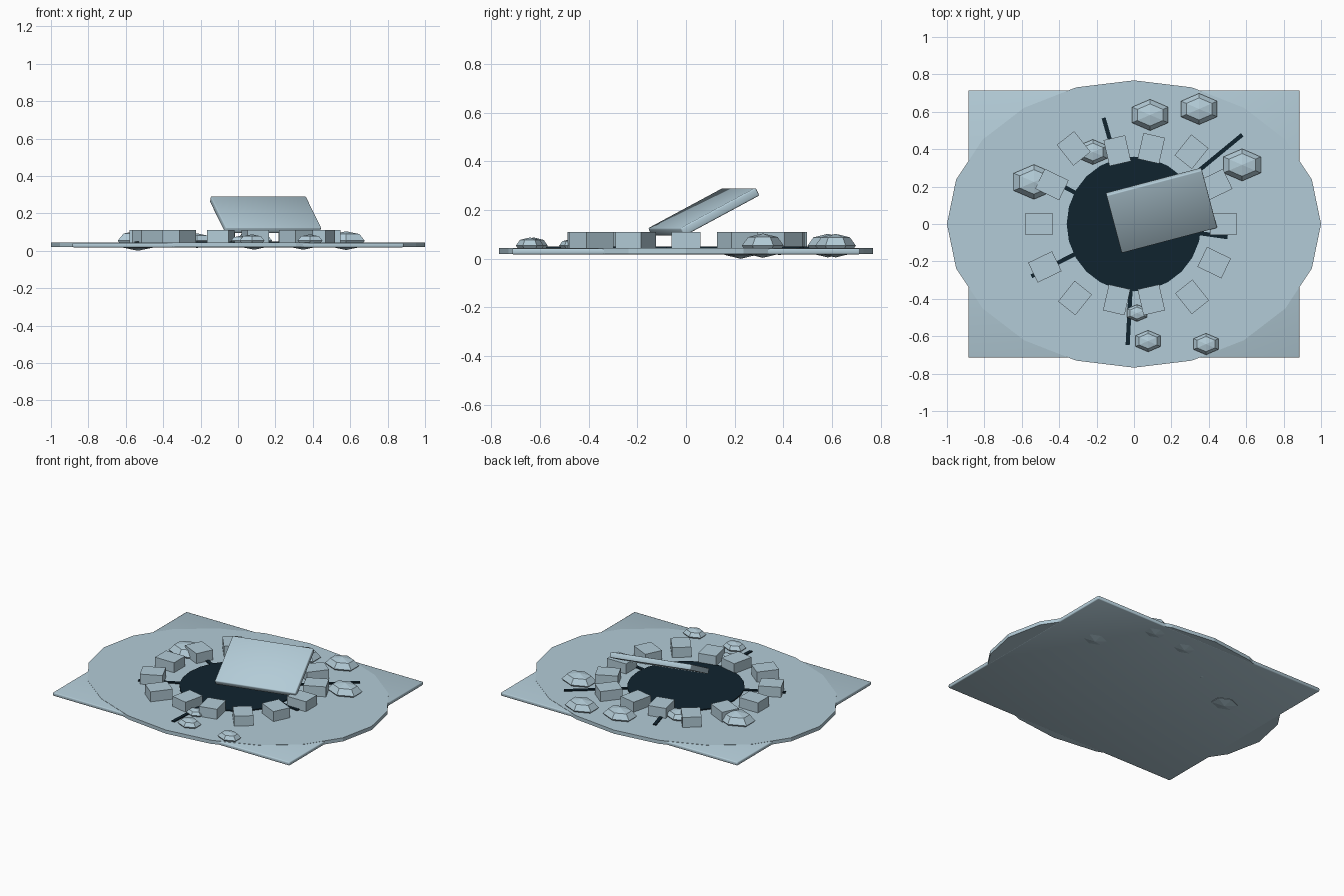
import bpy, bmesh, math
from mathutils import Matrix

if "Cube" in bpy.data.objects:
    bpy.data.objects.remove(bpy.data.objects["Cube"])


def material(name, rgb):
    m = bpy.data.materials.new(name)
    m.diffuse_color = (*rgb, 1)
    m.use_nodes = True
    m.node_tree.nodes["Principled BSDF"].inputs["Base Color"].default_value = m.diffuse_color
    return m


ICE = material("pale_ice", (0.45, 0.60, 0.68))
WATER = material("dark_water", (0.005, 0.017, 0.028))


def finish(name, bm, mat, matrix=Matrix(), smooth=False):
    bm.transform(matrix)
    bm.normal_update()
    mesh = bpy.data.meshes.new(name)
    bm.to_mesh(mesh)
    bm.free()
    mesh.materials.append(mat)
    for p in mesh.polygons:
        p.use_smooth = smooth
    obj = bpy.data.objects.new(name, mesh)
    bpy.context.collection.objects.link(obj)
    return obj


def place(x, y, z, turn=0, tilt=0):
    return (Matrix.Translation((x, y, z)) @ Matrix.Rotation(turn, 4, 'Z')
            @ Matrix.Rotation(tilt, 4, 'X'))


def box(name, size, mat, matrix, bevel=0.0):
    bm = bmesh.new()
    bmesh.ops.create_cube(bm, size=1)
    bmesh.ops.scale(bm, vec=size, verts=bm.verts)
    if bevel:
        bmesh.ops.bevel(bm, geom=bm.edges[:], offset=bevel, segments=2,
                        profile=0.5, affect='EDGES')
    return finish(name, bm, mat, matrix, smooth=bevel > 0)


def disc(name, rx, ry, z0, z1, sides, mat):
    bm = bmesh.new()
    bmesh.ops.create_cone(bm, cap_ends=True, segments=sides, radius1=1,
                          radius2=1, depth=1)
    # a vertex sits on each axis
    bmesh.ops.scale(bm, vec=(rx, ry, z1 - z0), verts=bm.verts)
    return finish(name, bm, mat, place(0, 0, (z0 + z1) / 2))


# Ground sheets: bevelled rectangle merged with a wide oval
box("ice_sheet", (1.77, 1.43, 0.024), ICE, place(0, 0, 0.030), 0.006)
disc("snow_oval", 1.0, 0.768, 0.019, 0.0435, 20, ICE)

# Open hole and the cracks running out of it
disc("water_hole", 0.36, 0.36, 0.030, 0.050, 24, WATER)
cracks = [(106, 0.59), (39.5, 0.75), (-8, 0.505), (-93, 0.648),
          (207, 0.616), (152, 0.44)]
for i, (deg, reach) in enumerate(cracks):
    a = math.radians(deg)
    start = 0.30
    mid = (start + reach) / 2
    box(f"crack_{i + 1}", (reach - start, 0.022, 0.014), WATER,
        place(mid * math.cos(a), mid * math.sin(a), 0.043, a))

# Ring of blocks around the hole
radii = [0.478, 0.485, 0.494, 0.415, 0.402, 0.517, 0.487,
         0.508, 0.529, 0.506, 0.416, 0.416, 0.498, 0.476]
for i, r in enumerate(radii):
    a = math.tau * i / len(radii)
    box(f"rim_block_{i + 1}", (0.142, 0.118, 0.072), ICE,
        place(r * math.cos(a), r * math.sin(a), 0.075, a))

# Faceted lumps of ice: x, y, half width
lumps = [(0.086, 0.583, 0.097), (0.348, 0.615, 0.097), (0.578, 0.316, 0.100),
         (-0.535, 0.225, 0.108), (-0.22, 0.385, 0.078), (0.016, -0.476, 0.053),
         (0.075, -0.626, 0.067), (0.385, -0.642, 0.067)]
for i, (x, y, w) in enumerate(lumps):
    bm = bmesh.new()
    bmesh.ops.create_uvsphere(bm, u_segments=6, v_segments=4, radius=1)
    px = max(v.co.x for v in bm.verts)
    py = max(v.co.y for v in bm.verts)
    if px > py:  # points face front and back
        bm.transform(Matrix.Rotation(math.pi / 6, 4, 'Z'))
    bmesh.ops.scale(bm, vec=(w / 0.866, w * 0.86, w * 0.5), verts=bm.verts)
    finish(f"ice_lump_{i + 1}", bm, ICE, place(x, y, 0.054))

# Lifted slab leaning over the hole
box("tilted_slab", (0.528, 0.361, 0.036), ICE,
    place(0.147, 0.073, 0.193, math.radians(14.8), math.radians(27.5)), 0.006)
